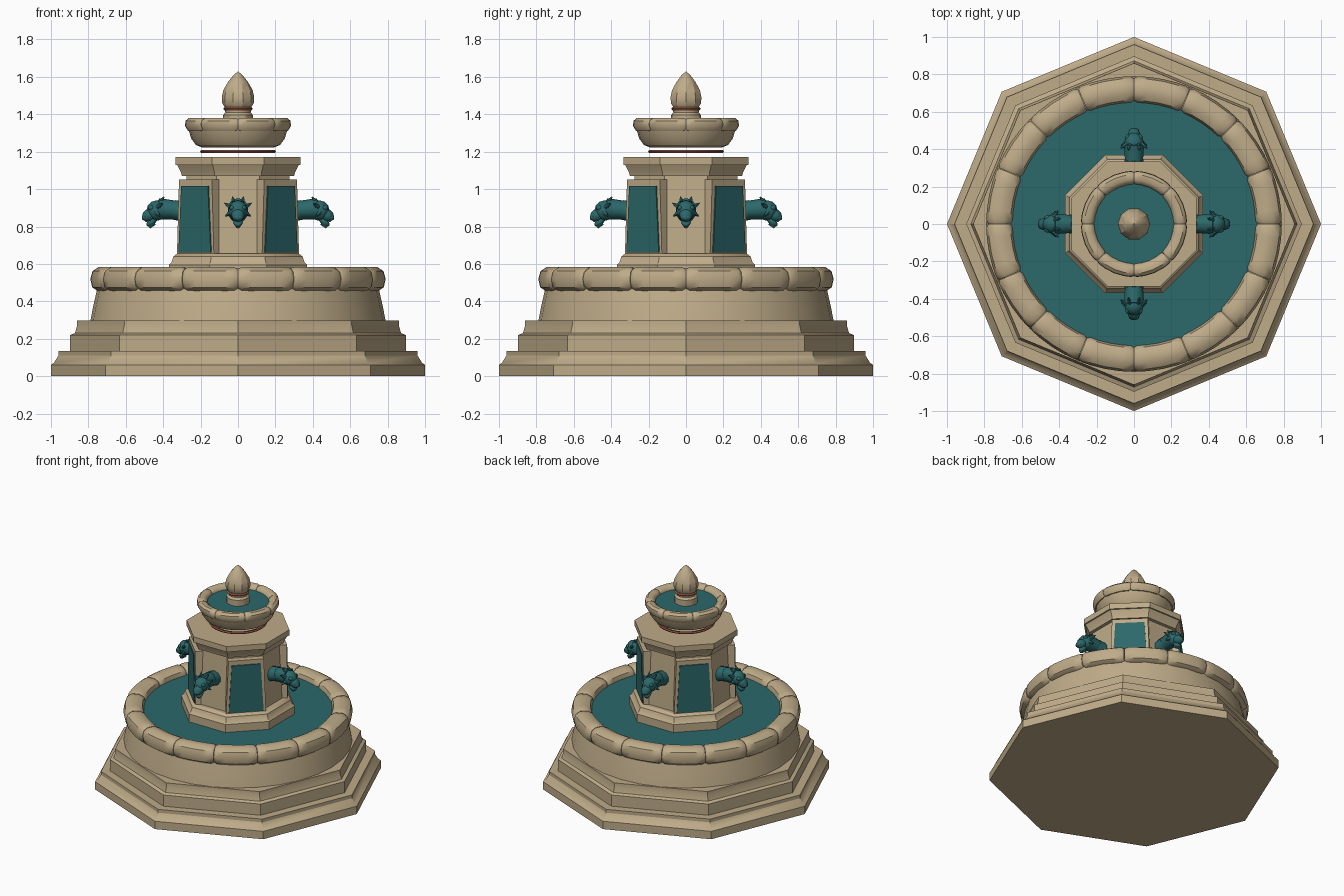
import bpy, bmesh
from math import pi, sin, cos, radians
from mathutils import Matrix, Vector

if "Cube" in bpy.data.objects:
    bpy.data.objects.remove(bpy.data.objects["Cube"])


def material(name, rgb):
    m = bpy.data.materials.new(name)
    m.diffuse_color = (*rgb, 1)
    m.use_nodes = True
    m.node_tree.nodes["Principled BSDF"].inputs["Base Color"].default_value = m.diffuse_color
    return m


STONE = material("sandstone", (0.52, 0.41, 0.25))
TEAL = material("teal", (0.025, 0.14, 0.145))
COPPER = material("copper", (0.30, 0.10, 0.06))


def finish(bm, name, mat, angle=30):
    bmesh.ops.remove_doubles(bm, verts=bm.verts, dist=1e-5)
    bmesh.ops.recalc_face_normals(bm, faces=bm.faces)
    me = bpy.data.meshes.new(name)
    bm.to_mesh(me)
    bm.free()
    ob = bpy.data.objects.new(name, me)
    bpy.context.collection.objects.link(ob)
    me.materials.append(mat)
    bpy.ops.object.select_all(action='DESELECT')
    ob.select_set(True)
    bpy.context.view_layer.objects.active = ob
    bpy.ops.object.shade_smooth_by_angle(angle=radians(angle))
    return ob


def lathe(name, profile, sides, mat, turn=0.0, flats=False, closed=False):
    """Revolve (radius, z) points; flats=True reads radius as distance to the flat."""
    bm = bmesh.new()
    k = 1 / cos(pi / sides) if flats else 1
    rings = [[bm.verts.new((r * k * cos(turn + 2 * pi * i / sides),
                            r * k * sin(turn + 2 * pi * i / sides), z))
              for i in range(sides)] for r, z in profile]
    pairs = list(zip(rings, rings[1:]))
    if closed:
        pairs.append((rings[-1], rings[0]))
    for a, b in pairs:
        for i in range(sides):
            j = (i + 1) % sides
            bm.faces.new((a[i], a[j], b[j], b[i]))
    if not closed:
        bm.faces.new(rings[0])
        bm.faces.new(rings[-1])
    return finish(bm, name, mat)


def stone_ring(name, section, count, steps=4):
    """Ring of separate rounded coping stones with pinched joints."""
    bm = bmesh.new()
    cr = sum(p[0] for p in section) / len(section)
    cz = sum(p[1] for p in section) / len(section)
    arc = 2 * pi / count
    stops = [(0.004, 0.86), (0.07, 1.0)]
    stops += [(s / steps, 1.0) for s in range(1, steps)]
    stops += [(0.93, 1.0), (0.996, 0.86)]
    for n in range(count):
        loops = []
        for t, k in stops:
            a = (n + t) * arc
            loops.append([bm.verts.new(((cr + (r - cr) * k) * cos(a),
                                        (cr + (r - cr) * k) * sin(a),
                                        cz + (z - cz) * k)) for r, z in section])
        for a, b in zip(loops, loops[1:]):
            for i in range(len(section)):
                j = (i + 1) % len(section)
                bm.faces.new((a[i], a[j], b[j], b[i]))
        bm.faces.new(loops[0])
        bm.faces.new(loops[-1])
    return finish(bm, name, STONE, 40)


def slab(name, mat, angle, near, far, low, high):
    """Tapered upright slab facing outward; low/high are (half width, z)."""
    bm = bmesh.new()
    rot = Matrix.Rotation(angle, 3, 'Z')
    for x in (near, far):
        for w, z in (low, high):
            for s in (-1, 1):
                bm.verts.new(rot @ Vector((x, s * w, z)))
    bmesh.ops.convex_hull(bm, input=bm.verts)
    return finish(bm, name, mat)


# Stepped octagonal base, corners on the axes
lathe("lower_step", [(1, 0), (1, .06), (.985, .07), (.96, .11), (.96, .135), (.8, .135)], 8, STONE)
lathe("upper_step", [(.897, .13), (.897, .22), (.872, .23), (.86, .27), (.86, .298), (.7, .298)], 8, STONE)

# Large basin, coping and water
lathe("basin_wall", [(.79, .29), (.775, .37), (.75, .48), (.67, .48)], 32, STONE)
stone_ring("basin_coping", [(.655, .48), (.70, .455), (.75, .455), (.78, .475), (.79, .52),
                            (.778, .562), (.745, .583), (.695, .583), (.66, .565), (.648, .53)], 16)
lathe("basin_water", [(.66, .50), (.66, .535)], 32, TEAL)

# Octagonal pedestal with flats on the axes
T = pi / 8
lathe("pedestal_foot", [(.37, .50), (.37, .595), (.355, .61), (.345, .64), (.325, .655), (.2, .655)],
      8, STONE, T, True)
lathe("pedestal_shaft", [(.30, .64), (.275, 1.08)], 8, STONE, T, True)
lathe("pedestal_cap", [(.2, 1.07), (.30, 1.07), (.305, 1.09), (.325, 1.13), (.335, 1.13), (.335, 1.172)],
      8, STONE, T, True)

# Framed teal panels on the diagonal faces
for i in range(4):
    a = pi / 4 + i * pi / 2
    slab(f"panel_frame_{i}", STONE, a, .25, .322, (.14, .64), (.124, 1.052))
    slab(f"panel_{i}", TEAL, a, .29, .329, (.122, .66), (.101, 1.018))

# Upper bowl with its ring, coping and water
lathe("copper_ring", [(.19, 1.193), (.198, 1.193), (.203, 1.20), (.198, 1.208), (.19, 1.208), (.17, 1.20)],
      24, COPPER, closed=True)
lathe("upper_bowl", [(.19, 1.222), (.225, 1.236), (.25, 1.27), (.265, 1.32), (.22, 1.32)], 24, STONE)
stone_ring("upper_coping", [(.215, 1.325), (.24, 1.308), (.268, 1.312), (.284, 1.338), (.281, 1.365),
                            (.264, 1.38), (.236, 1.38), (.217, 1.366), (.21, 1.345)], 8)
lathe("upper_water", [(.225, 1.325), (.225, 1.35)], 24, TEAL)

# Finial
lathe("finial_stem", [(.08, 1.33), (.08, 1.395), (.068, 1.41), (.07, 1.44)], 12, STONE)
lathe("finial_ring", [(.06, 1.422), (.072, 1.42), (.079, 1.43), (.072, 1.439), (.06, 1.438)],
      16, COPPER, closed=True)
lathe("finial_bud", [(.07, 1.437), (.084, 1.458), (.087, 1.49), (.078, 1.53), (.052, 1.575),
                     (.022, 1.612), (.002, 1.628)], 10, STONE)


# Animal-head spouts: blobs and cones built pointing along +x, then turned
def blob(bm, loc, size, tilt=0):
    m = Matrix.Translation(loc) @ Matrix.Rotation(radians(tilt), 4, 'Y') @ Matrix.Diagonal((*size, 1))
    bmesh.ops.create_icosphere(bm, subdivisions=2, radius=1, matrix=m)


def cone(bm, start, end, r1, r2, sides=10):
    start, end = Vector(start), Vector(end)
    d = end - start
    m = Matrix.Translation((start + end) / 2) @ d.to_track_quat('Z', 'Y').to_matrix().to_4x4()
    bmesh.ops.create_cone(bm, cap_ends=True, segments=sides, radius1=r1, radius2=r2,
                          depth=d.length, matrix=m)


for i in range(4):
    bm = bmesh.new()
    cone(bm, (.27, 0, .875), (.345, 0, .89), .055, .052)           # neck
    cone(bm, (.335, 0, .888), (.425, 0, .895), .050, .057)         # mane collar
    blob(bm, (.435, 0, .885), (.055, .052, .055))                  # skull
    blob(bm, (.472, 0, .862), (.046, .036, .034), 35)              # muzzle
    blob(bm, (.497, 0, .848), (.018, .028, .018))                  # nose
    blob(bm, (.462, 0, .824), (.034, .027, .018), 40)              # jaw
    cone(bm, (.455, 0, .825), (.478, 0, .798), .022, .012)         # beard
    for s in (-1, 1):
        blob(bm, (.463, s * .032, .900), (.018, .014, .014))       # brow
        cone(bm, (.425, s * .04, .905), (.405, s * .072, .925), .016, .003, 6)   # ear
        cone(bm, (.435, s * .04, .875), (.42, s * .068, .855), .016, .003, 6)    # mane tuft
        cone(bm, (.42, s * .022, .93), (.395, s * .03, .958), .014, .003, 6)     # crest tuft
    bmesh.ops.rotate(bm, verts=bm.verts, cent=(0, 0, 0), matrix=Matrix.Rotation(i * pi / 2, 3, 'Z'))
    finish(bm, f"head_spout_{i}", TEAL, 40)
